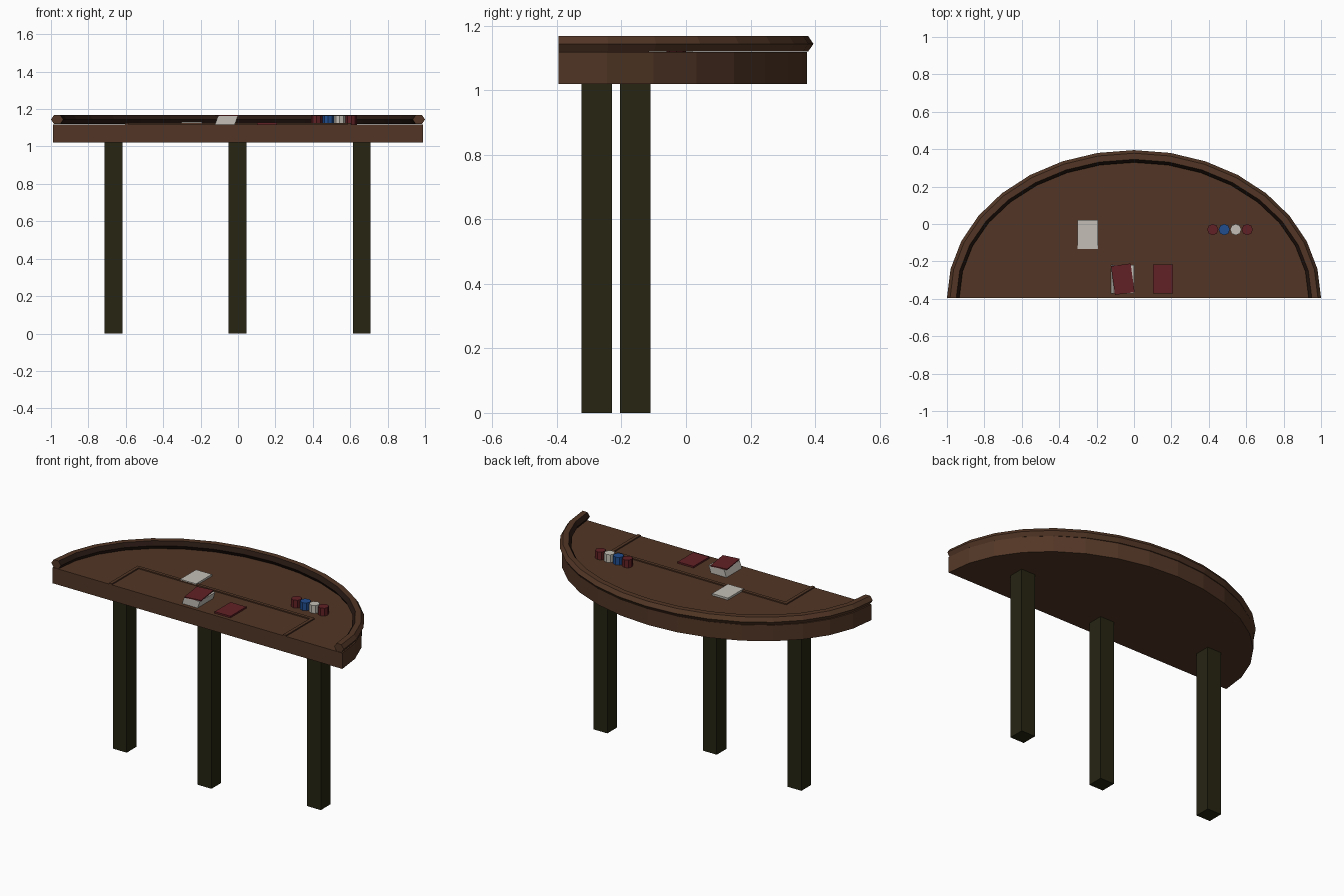
import bpy, bmesh, math
from mathutils import Matrix, Vector

cube = bpy.data.objects.get("Cube")
if cube:
    bpy.data.objects.remove(cube, do_unlink=True)

FRONT = -0.395      # straight front edge of the table
TOP = 1.118         # playing surface height
STEPS = 16          # facets around the half oval


def material(name, rgb):
    m = bpy.data.materials.new(name)
    m.use_nodes = True
    m.diffuse_color = (*rgb, 1)
    m.node_tree.nodes["Principled BSDF"].inputs["Base Color"].default_value = (*rgb, 1)
    return m


wood = material("brown wood", (0.085, 0.037, 0.019))
dark_wood = material("dark brown trim", (0.02, 0.009, 0.006))
olive = material("dark olive", (0.019, 0.018, 0.006))
white = material("off white", (0.55, 0.52, 0.47))
red = material("deep red", (0.12, 0.015, 0.018))
blue = material("blue", (0.015, 0.075, 0.27))


def finish(name, bm, *mats):
    bmesh.ops.recalc_face_normals(bm, faces=bm.faces)
    mesh = bpy.data.meshes.new(name)
    bm.to_mesh(mesh)
    bm.free()
    for m in mats:
        mesh.materials.append(m)
    obj = bpy.data.objects.new(name, mesh)
    bpy.context.collection.objects.link(obj)
    return obj


def box(name, mat, center, size, turn=0, lean=0):
    bm = bmesh.new()
    bmesh.ops.create_cube(bm, size=1)
    for v in bm.verts:
        v.co = Vector((v.co.x * size[0] + v.co.z * lean, v.co.y * size[1], v.co.z * size[2]))
    place = Matrix.Translation(center) @ Matrix.Rotation(math.radians(turn), 4, 'Z')
    bmesh.ops.transform(bm, matrix=place, verts=bm.verts)
    return finish(name, bm, mat)


def oval(rx, ry, z):
    angles = [math.pi * i / STEPS for i in range(STEPS + 1)]
    return [(rx * math.cos(a), FRONT + ry * math.sin(a), z) for a in angles]


# Half oval table top
bm = bmesh.new()
base = bm.faces.new([bm.verts.new(p) for p in oval(0.99, 0.77, 1.02)])
extruded = bmesh.ops.extrude_face_region(bm, geom=[base], use_keep_orig=True)
moved = [g for g in extruded["geom"] if isinstance(g, bmesh.types.BMVert)]
bmesh.ops.translate(bm, vec=(0, 0, TOP - 1.02), verts=moved)
finish("table_top", bm, wood)

# Padded rail: a hexagonal section swept around the oval, inner sides darker
bm = bmesh.new()
rows = []
for k in range(6):
    a = math.pi * k / 3
    offset, rise = 0.033 * math.cos(a), 0.028 * math.sin(a)
    rows.append([bm.verts.new(p) for p in oval(0.967 + offset, 0.757 + offset, 1.144 + rise)])
for k in range(6):
    low, high = rows[k], rows[(k + 1) % 6]
    for i in range(STEPS):
        face = bm.faces.new((low[i], low[i + 1], high[i + 1], high[i]))
        face.material_index = 1 if k in (2, 3) else 0
for end in (0, STEPS):
    bm.faces.new([row[end] for row in rows])
finish("rail", bm, wood, dark_wood)

# Legs, the middle one set further forward
for name, x, y in (("right_leg", -0.665, -0.157), ("middle_leg", -0.002, -0.277),
                   ("left_leg", 0.662, -0.157)):
    box(name, olive, (x, y, 0.511), (0.095, 0.095, 1.022))

# Raised outline of the play area
for name, side in (("outline_right", -1), ("outline_left", 1)):
    box(name, wood, (side * 0.595, -0.255, TOP + 0.003), (0.02, 0.28, 0.008))
box("outline_back", wood, (0, -0.125, TOP + 0.003), (1.21, 0.02, 0.008))

# Cards and the leaning deck
box("white_card", white, (-0.247, -0.057, TOP + 0.006), (0.108, 0.155, 0.012))
box("red_card", red, (0.155, -0.295, TOP + 0.005), (0.108, 0.155, 0.01))
box("deck", white, (-0.062, -0.295, TOP + 0.022), (0.106, 0.152, 0.044), lean=0.016)
box("deck_top_card", red, (-0.06, -0.295, TOP + 0.047), (0.106, 0.155, 0.006), turn=8)

# Row of chip stacks
for i, mat in enumerate((red, blue, white, red)):
    bm = bmesh.new()
    bmesh.ops.create_cone(bm, cap_ends=True, segments=8, radius1=0.03, radius2=0.03, depth=0.05,
                          matrix=Matrix.Translation((0.421 + 0.0615 * i, -0.03, TOP + 0.023)))
    finish(f"chip_stack_{i + 1}", bm, mat)
